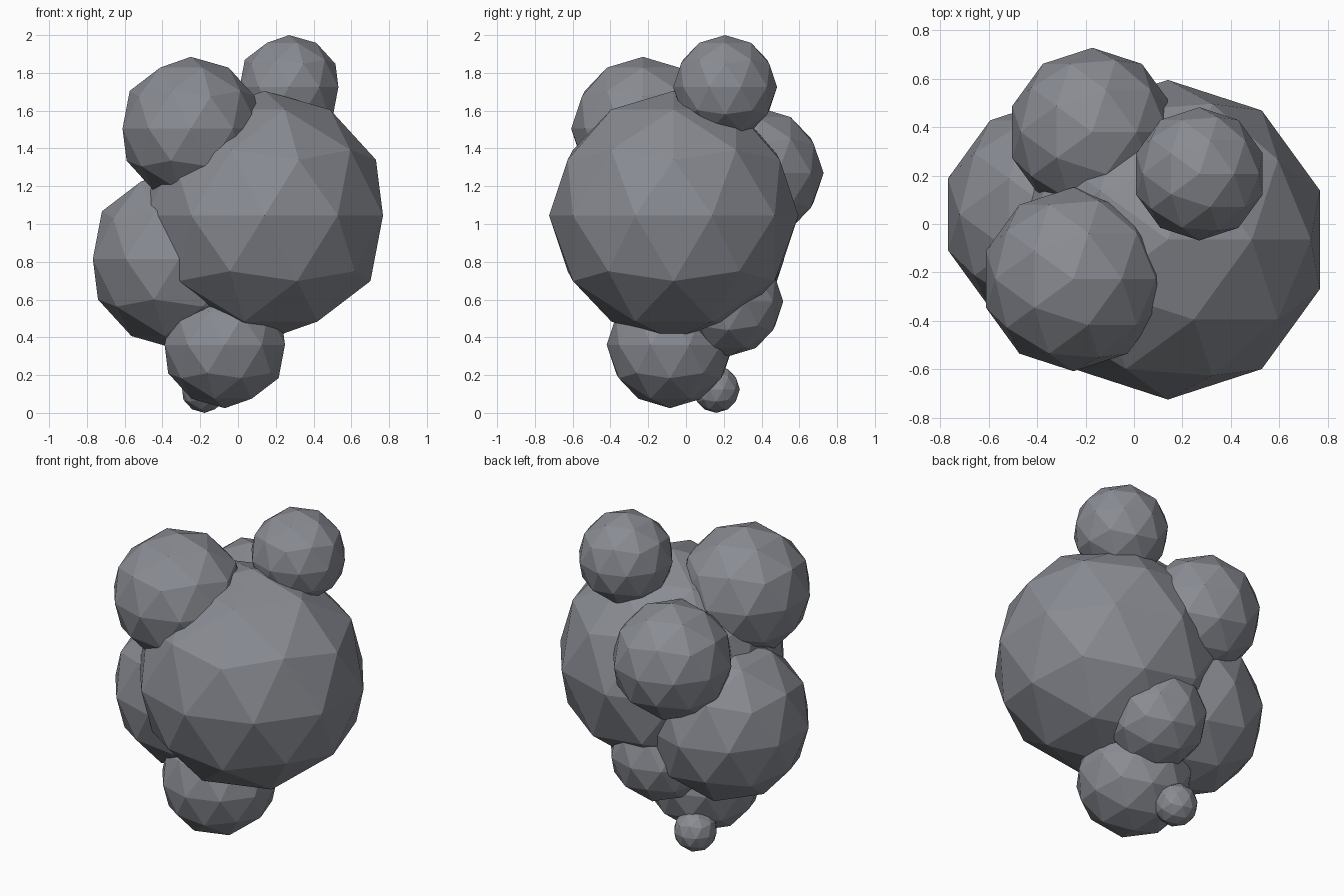
import bpy

if "Cube" in bpy.data.objects:
    bpy.data.objects.remove(bpy.data.objects["Cube"])

# One blue-grey stone colour
stone = bpy.data.materials.new("blue_grey_stone")
stone.diffuse_color = (0.25, 0.26, 0.29, 1.0)
stone.use_nodes = True
stone.node_tree.nodes["Principled BSDF"].inputs["Base Color"].default_value = stone.diffuse_color

# Faceted boulders: name, centre, radius
boulders = [
    ("main_boulder", (0.14, -0.065, 1.045), 0.66),
    ("left_boulder", (-0.312, 0.04, 0.815), 0.48),
    ("upper_front_boulder", (-0.25, -0.228, 1.505), 0.38),
    ("upper_back_boulder", (-0.172, 0.38, 1.27), 0.348),
    ("top_boulder", (0.27, 0.207, 1.725), 0.275),
    ("base_boulder", (-0.07, -0.085, 0.36), 0.335),
    ("lower_back_boulder", (0.02, 0.225, 0.59), 0.29),
    ("small_pebble", (-0.177, 0.16, 0.125), 0.125),
]


def add_boulder(name, centre, radius):
    bpy.ops.mesh.primitive_ico_sphere_add(subdivisions=2, radius=radius, location=centre)
    obj = bpy.context.object
    obj.name = name
    obj.data.materials.append(stone)
    bpy.ops.object.shade_flat()


for boulder in boulders:
    add_boulder(*boulder)
